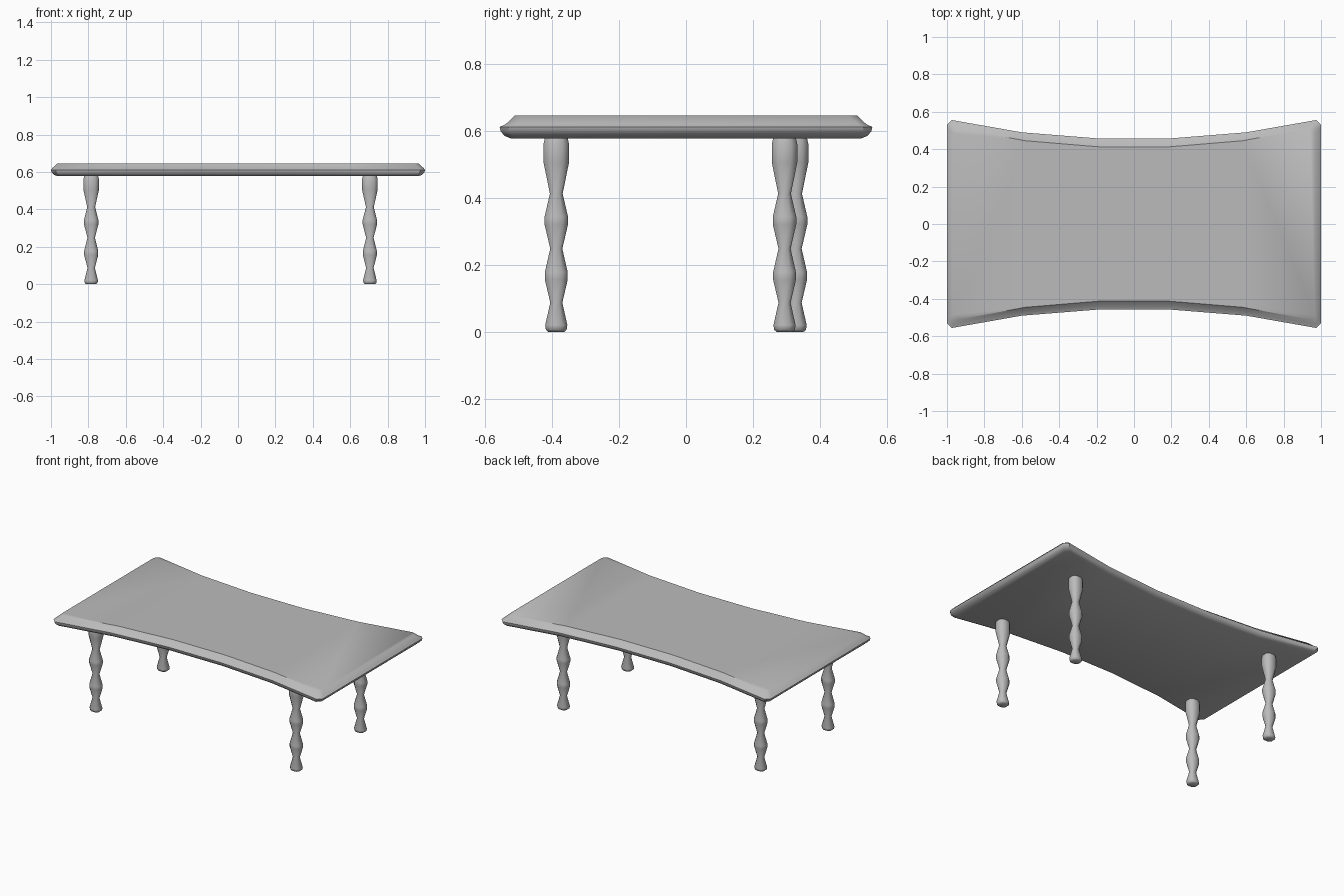
import bpy, bmesh, math

cube = bpy.data.objects.get("Cube")
if cube:
    bpy.data.objects.remove(cube, do_unlink=True)

grey = bpy.data.materials.new("plain grey")
grey.use_nodes = True
colour = (0.5, 0.5, 0.5, 1)
grey.diffuse_color = colour
grey.node_tree.nodes["Principled BSDF"].inputs["Base Color"].default_value = colour


def loft(name, rings, smooth_angle):
    """Skin a stack of equal-length rings and cap both ends."""
    bm = bmesh.new()
    loops = [[bm.verts.new(p) for p in ring] for ring in rings]
    n = len(loops[0])
    for low, high in zip(loops, loops[1:]):
        for i in range(n):
            j = (i + 1) % n
            bm.faces.new((low[i], low[j], high[j], high[i]))
    bm.faces.new(loops[0][::-1])
    bm.faces.new(loops[-1])
    bmesh.ops.recalc_face_normals(bm, faces=bm.faces)
    mesh = bpy.data.meshes.new(name)
    bm.to_mesh(mesh)
    bm.free()
    mesh.materials.append(grey)
    obj = bpy.data.objects.new(name, mesh)
    bpy.context.collection.objects.link(obj)
    bpy.ops.object.select_all(action='DESELECT')
    obj.select_set(True)
    bpy.context.view_layer.objects.active = obj
    bpy.ops.object.shade_smooth_by_angle(angle=math.radians(smooth_angle))
    return obj


# Table top: concave long sides, chamfered rim
QUARTER = [(1, 0.53), (0.975, 0.556), (0.6, 0.49), (0.2, 0.458)]


def top_ring(z, inset_x, inset_y):
    quarter = [(x * (1 - inset_x), y - inset_y) for x, y in QUARTER]
    back = quarter + [(-x, y) for x, y in reversed(quarter)]
    front = [(x, -y) for x, y in reversed(back)]
    return [(x, y, z) for x, y in back + front]


RIM = [(0.577, 0.036, 0.033), (0.584, 0.018, 0.015), (0.598, 0.003, 0.003),
       (0.611, 0, 0), (0.619, 0.006, 0.018), (0.645, 0.034, 0.045)]
loft("table_top", [top_ring(*r) for r in RIM], 40)

# Turned legs: square section with cut corners, (height, half width)
LEG = [(0, 0.024), (0.006, 0.031), (0.02, 0.033), (0.087, 0.018),
       (0.155, 0.034), (0.178, 0.034), (0.248, 0.018), (0.32, 0.035),
       (0.343, 0.035), (0.412, 0.019), (0.505, 0.038), (0.56, 0.038),
       (0.578, 0.034)]


def leg_ring(cx, cy, z, r):
    c = r * 0.5
    octagon = [(r, -c), (r, c), (c, r), (-c, r),
               (-r, c), (-r, -c), (-c, -r), (c, -r)]
    return [(cx + 1.1 * x, cy + y, z) for x, y in octagon]


PLACES = {"front_left_leg": (0.705, -0.387), "front_right_leg": (-0.785, -0.387),
          "back_left_leg": (0.705, 0.294), "back_right_leg": (-0.785, 0.327)}
for name, (x, y) in PLACES.items():
    loft(name, [leg_ring(x, y, z, r) for z, r in LEG], 50)
